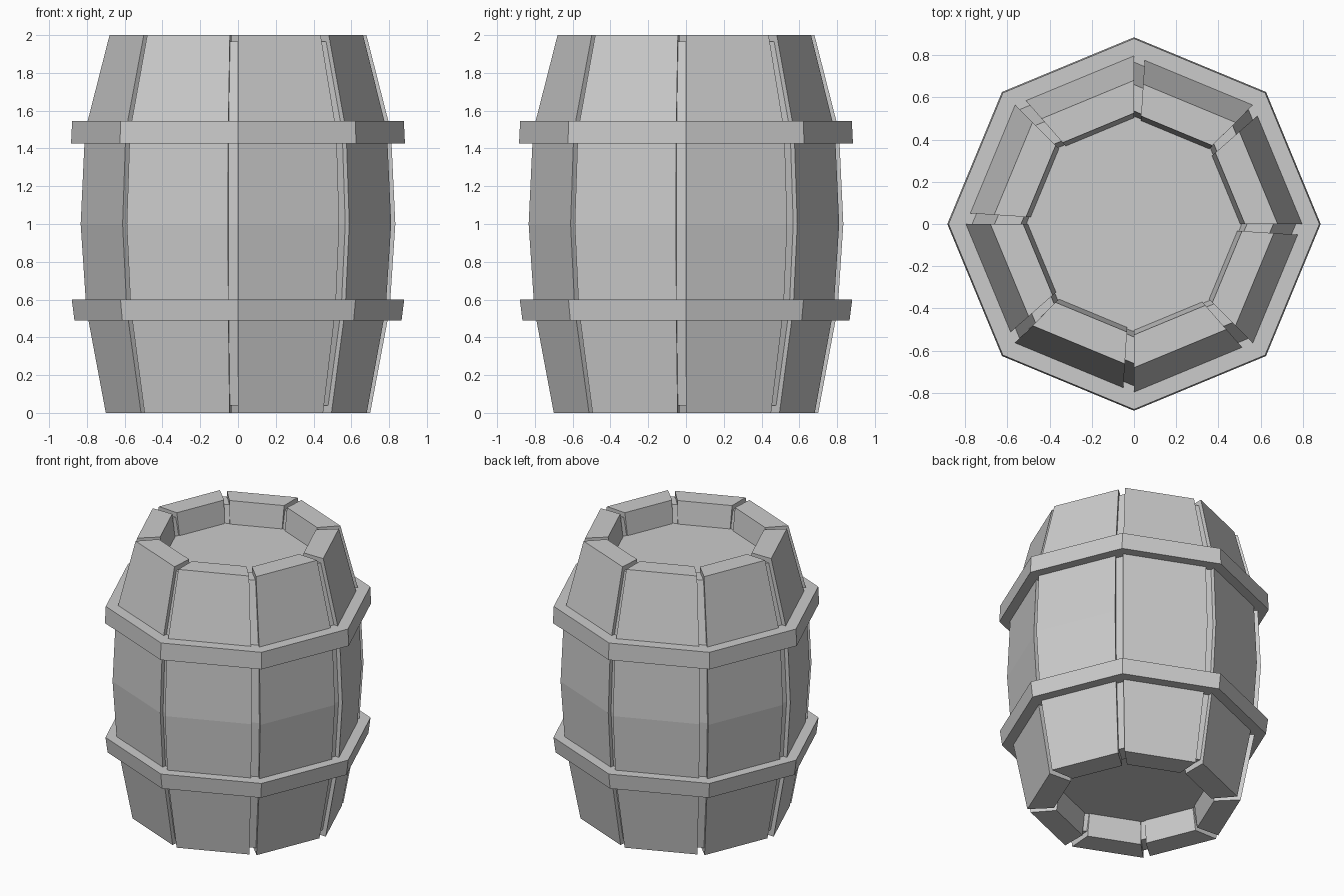
import bpy, bmesh, math

if "Cube" in bpy.data.objects:
    bpy.data.objects.remove(bpy.data.objects["Cube"])

SIDES = 8
STEP = math.tau / SIDES


def corner(k, r, z):
    a = k * STEP
    return (r * math.cos(a), r * math.sin(a), z)


def make_object(name, bm):
    bmesh.ops.recalc_face_normals(bm, faces=bm.faces)
    mesh = bpy.data.meshes.new(name)
    bm.to_mesh(mesh)
    bm.free()
    obj = bpy.data.objects.new(name, mesh)
    bpy.context.collection.objects.link(obj)
    return obj


def octagon_ring(name, profile, capped=False):
    """Turn an (r, z) profile into eight sides; close it on itself or cap the ends."""
    bm = bmesh.new()
    cols = [[bm.verts.new(corner(k, r, z)) for r, z in profile] for k in range(SIDES)]
    n = len(profile)
    for k in range(SIDES):
        a, b = cols[k], cols[(k + 1) % SIDES]
        for i in range(n - 1 if capped else n):
            j = (i + 1) % n
            bm.faces.new((a[i], b[i], b[j], a[j]))
    if capped:
        bm.faces.new([c[0] for c in cols])
        bm.faces.new([c[-1] for c in cols])
    return make_object(name, bm)


def stave(k, outline, fill=0.91):
    """One plank from corner k, stopping short of the next corner."""
    bm = bmesh.new()
    start, end = [], []
    for r, z in outline:
        p, q = corner(k, r, z), corner(k + 1, r, z)
        start.append(bm.verts.new(p))
        end.append(bm.verts.new([u + (v - u) * fill for u, v in zip(p, q)]))
    n = len(outline)
    for i in range(n):
        j = (i + 1) % n
        bm.faces.new((start[i], end[i], end[j], start[j]))
    bm.faces.new(start)
    bm.faces.new(end)
    return make_object(f"stave_{k + 1}", bm)


# Bulging staves
stave_outline = [(0.70, 0), (0.803, 0.55), (0.833, 1.0), (0.81, 1.49), (0.68, 2.0),
                 (0.525, 2.0), (0.503, 1.84), (0.503, 0.16), (0.525, 0)]
for k in range(SIDES):
    stave(k, stave_outline)

# Recessed core seen through the gaps, with sunken lid and base
octagon_ring("core_with_lids",
             [(0.51, 0.16), (0.535, 0.04), (0.675, 0.04), (0.773, 0.55), (0.803, 1.0),
              (0.78, 1.49), (0.66, 1.965), (0.535, 1.965), (0.51, 1.84)], capped=True)

# Hoops
octagon_ring("lower_hoop", [(0.75, 0.49), (0.866, 0.49), (0.88, 0.60), (0.75, 0.60)])
octagon_ring("upper_hoop", [(0.75, 1.425), (0.884, 1.425), (0.878, 1.545), (0.75, 1.545)])
